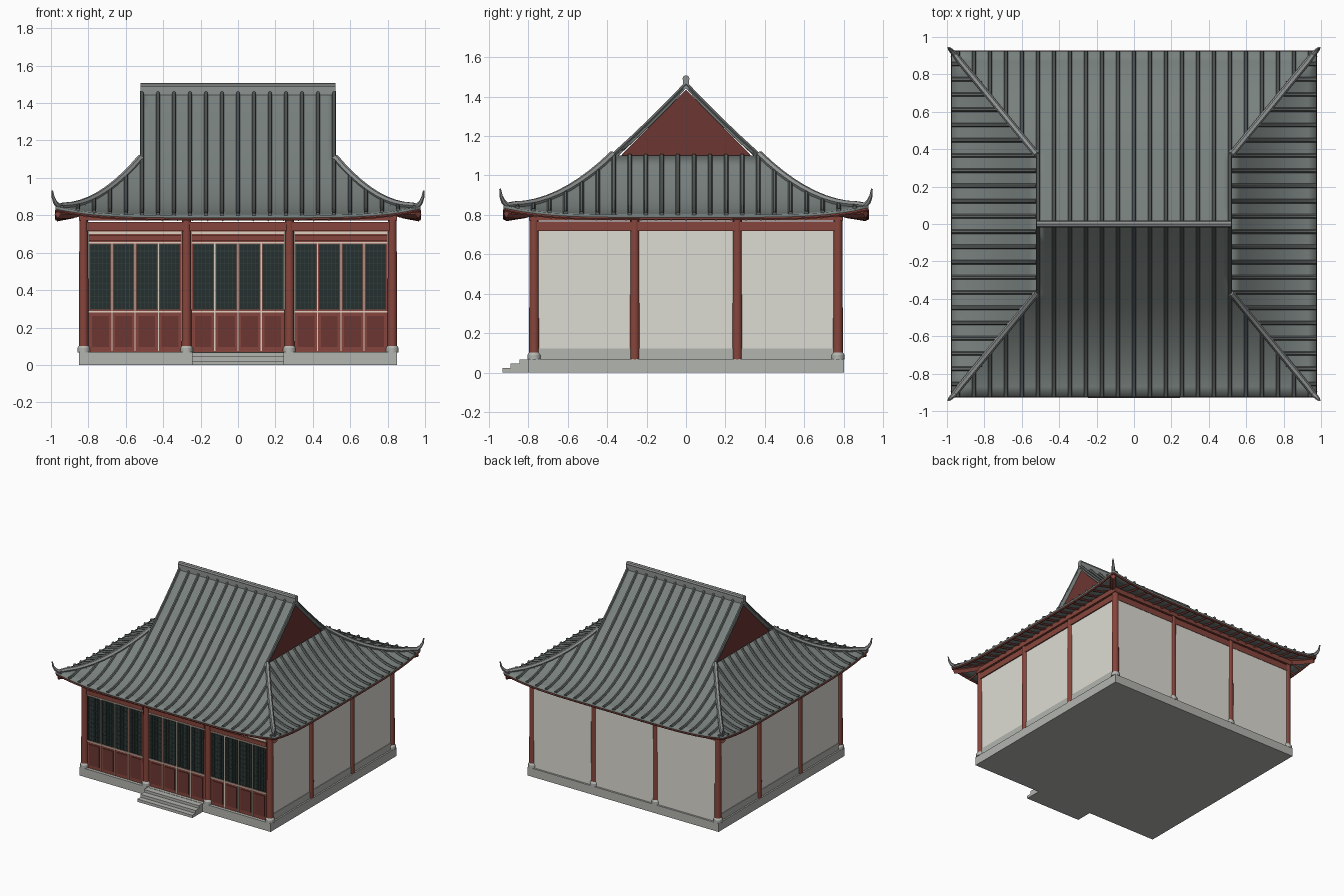
import bpy, bmesh
from mathutils import Vector, Matrix
from math import pi

if "Cube" in bpy.data.objects:
    bpy.data.objects.remove(bpy.data.objects["Cube"])


def mat(name, c):
    m = bpy.data.materials.new(name)
    m.diffuse_color = (*c, 1)
    m.use_nodes = True
    m.node_tree.nodes["Principled BSDF"].inputs["Base Color"].default_value = m.diffuse_color
    return m


RED = mat("red_timber", (.24, .06, .045))
DARKRED = mat("dark_red_panel", (.15, .038, .032))
TILE = mat("roof_tile", (.19, .22, .21))
RIB = mat("roof_rib", (.12, .135, .13))
RIDGE = mat("ridge_tile", (.27, .29, .28))
STONE = mat("stone", (.45, .46, .43))
WALL = mat("plaster", (.72, .71, .65))
TRIM = mat("light_trim", (.72, .62, .52))
LATT = mat("lattice_dark", (.018, .03, .028))
BAR = mat("lattice_bar", (.035, .055, .05))


def finish(name, bm, m):
    me = bpy.data.meshes.new(name)
    bm.to_mesh(me)
    bm.free()
    ob = bpy.data.objects.new(name, me)
    bpy.context.collection.objects.link(ob)
    me.materials.append(m)
    return ob


def smooth(ob, angle=.7):
    bpy.ops.object.select_all(action='DESELECT')
    ob.select_set(True)
    bpy.context.view_layer.objects.active = ob
    bpy.ops.object.shade_smooth_by_angle(angle=angle)


def boxes(name, m, spans):
    """One object from (x0, x1, y0, y1, z0, z1) spans."""
    bm = bmesh.new()
    for x0, x1, y0, y1, z0, z1 in spans:
        M = Matrix.Translation(((x0+x1)/2, (y0+y1)/2, (z0+z1)/2)) @ Matrix.Diagonal((x1-x0, y1-y0, z1-z0, 1))
        bmesh.ops.create_cube(bm, size=1, matrix=M)
    return finish(name, bm, m)


def tubes(name, m, paths, r, res=1, radii=None):
    cu = bpy.data.curves.new(name, 'CURVE')
    cu.dimensions, cu.bevel_depth, cu.bevel_resolution, cu.use_fill_caps = '3D', r, res, True
    for p in paths:
        s = cu.splines.new('POLY')
        s.points.add(len(p) - 1)
        for i, v in enumerate(p):
            s.points[i].co = (*v, 1)
            s.points[i].radius = radii[i] if radii else 1
    ob = bpy.data.objects.new(name, cu)
    bpy.context.collection.objects.link(ob)
    cu.materials.append(m)
    bpy.ops.object.select_all(action='DESELECT')
    ob.select_set(True)
    bpy.context.view_layer.objects.active = ob
    bpy.ops.object.convert(target='MESH')
    smooth(bpy.context.object)


# stone platform and steps
boxes("platform", STONE, [(-.85, .85, -.8, .8, 0, .068)])
boxes("steps", STONE, [(-.245, .245, y, -.79, 0, z) for y, z in ((-.93, .022), (-.89, .045), (-.845, .066))])

# columns and their stone bases
CX, CY = (-.825, -.275, .275, .825), (-.77, -.26, .26, .77)
spots = [(x, y) for x in CX for y in CY if abs(x) > .5 or abs(y) > .5]


def cylinders(name, m, pts, r1, r2, z0, z1):
    bm = bmesh.new()
    for x, y in pts:
        bmesh.ops.create_cone(bm, cap_ends=True, segments=20, radius1=r1, radius2=r2, depth=z1-z0,
                              matrix=Matrix.Translation((x, y, (z0+z1)/2)))
    smooth(finish(name, bm, m))


cylinders("columns", RED, spots, .026, .023, .066, .79)
bases = [p for p in spots if abs(p[1]) > .5]
cylinders("column_bases", STONE, bases, .034, .034, .066, .09)
cylinders("column_base_caps", STONE, bases, .034, .026, .09, .102)

# plaster walls, side dado courses, beams under the eaves
boxes("walls", WALL, [(-.825, .825, .755, .785, .066, .73)] +
      [(s*.82-.014, s*.82+.014, -.77, .77, .066, .73) for s in (-1, 1)])
boxes("side_dados", STONE, [(s*.82-.018, s*.82+.018, -.76, .76, .066, .122) for s in (-1, 1)])
boxes("tie_beams", RED, [(-.825, .825, s*.77-.018, s*.77+.018, .717, .765) for s in (-1, 1)] +
      [(s*.825-.018, s*.825+.018, -.77, .77, .717, .765) for s in (-1, 1)])
boxes("wall_plates", RED, [(-.85, .85, s*.77-.026, s*.77+.026, .772, .81) for s in (-1, 1)] +
      [(s*.825-.026, s*.825+.026, -.79, .79, .772, .81) for s in (-1, 1)])

# door bays: four leaves each with lattice above and panel below
frame, panel, trim, glass, bars = [], [], [], [], []
for c in (-.55, 0, .55):
    a, b = c - .248, c + .248
    frame += [(a, b, -.775, -.75, .066, .72)]
    trim += [(a, b, -.782, -.77, z0, z1) for z0, z1 in ((.7, .714), (.65, .657), (.281, .289))]
    frame += [(a, b, -.785, -.77, .662, .694)]
    trim += [(c + k*.124 - .003, c + k*.124 + .003, -.781, -.77, .075, .65) for k in (-1, 0, 1)]
    for k in range(4):
        l, r = a + k*.124 + .009, a + (k+1)*.124 - .009
        panel += [(l + .008, r - .008, -.78, -.77, .095, .262)]
        glass += [(l, r, -.777, -.77, .297, .644)]
        bars += [(l + (r-l)*i/5 - .0015, l + (r-l)*i/5 + .0015, -.781, -.776, .297, .644) for i in range(6)]
        bars += [(l, r, -.781, -.776, .297 + .0347*i - .0015, .297 + .0347*i + .0015) for i in range(11)]
boxes("door_frames", RED, frame)
boxes("door_panels", DARKRED, panel)
boxes("door_trim", TRIM, trim)
boxes("lattice_backing", LATT, glass)
boxes("lattice_bars", BAR, bars)

# roof surface: slope k (0 front, 1 right, 2 back, 3 left), u along eave, t down slope
DEEP = ((.37, .925, .52, .975), (.52, .975, .37, .925))


def width(k, t):
    _, _, w0, w1 = DEEP[k % 2]
    return w0 + (w1 - w0)*max(t, 0)


def P(k, u, t, dz=0):
    d0, d1, _, _ = DEEP[k % 2]
    if t < 0:
        d, z = d0*(1+t), 1.1 - .36*t + .03*t*(1+t)
    else:
        d, z = d0 + (d1-d0)*t, .8 + .3*(1-t)**1.8 + .048*t**2*abs(u)**5
    return Matrix.Rotation(k*pi/2, 3, 'Z') @ Vector((u*width(k, t), -d, z + dz))


bm = bmesh.new()
N = 24
for k in range(4):
    ts = [j/10 for j in range(0 if k % 2 else -4, 11)]
    ts = [t*2.5 if t < 0 else t for t in ts]
    g = [[bm.verts.new(P(k, 2*i/N - 1, t)) for i in range(N+1)] for t in ts]
    for r0, r1 in zip(g, g[1:]):
        for i in range(N):
            bm.faces.new((r0[i], r1[i], r1[i+1], r0[i+1]))
bmesh.ops.remove_doubles(bm, verts=bm.verts, dist=1e-4)
roof = finish("roof_slopes", bm, TILE)
so = roof.modifiers.new("thickness", 'SOLIDIFY')
so.thickness, so.offset = .018, -1
smooth(roof, .5)

# round tile ribs running down each slope
ribs = []
for k in range(4):
    w0, w1 = DEEP[k % 2][2:]
    n, step, off = (11, .0855, 0) if k % 2 == 0 else (11, .0815, .5)
    for i in range(-n, n+1):
        x = (i + off)*step
        if abs(x) > w1 - .02:
            continue
        t0 = max(0, (abs(x) - w0)/(w1 - w0))
        ts = [t0 + (1.008 - t0)*j/9 for j in range(10)]
        ts = [min(t, 1) for t in ts]
        if k % 2 == 0 and abs(x) < w0:
            ts = [-1, -.75, -.5, -.25] + ts
        ribs.append([P(k, x/width(k, t), t, .003) for t in ts])
tubes("tile_ribs", RIB, ribs, .0115)

# hip ridges with upturned tips, and red corner beams beneath
hips, corners = [], []
for sx in (-1, 1):
    for sy in (-1, 1):
        u, k = (sx, 0) if sy < 0 else (-sx, 2)
        hips.append([P(k, u, j/10, .01) for j in range(10)] +
                    [Vector((sx*x, sy*y, z)) for x, y, z in
                     ((.958, .908, .848), (.977, .927, .868), (.988, .938, .895), (.993, .943, .932))])
        corners.append([P(k, u, t, -.04) for t in (.62, .75, .87, .975)])
tubes("hip_ridges", RIDGE, hips, .017, 1, [1]*10 + [.9, .7, .5, .25])
tubes("corner_beams", RED, corners, .022, 0)

# main ridge with rounded cap
boxes("main_ridge", RIDGE, [(-.522, .522, -.016, .016, 1.44, 1.49)])
tubes("ridge_cap", RIDGE, [[(-.522, 0, 1.49), (.522, 0, 1.49)]], .018, 2)

# gable wall prism between the upper slopes
bm = bmesh.new()
ends = [[bm.verts.new((x, y, z)) for y, z in ((-.36, 1.07), (.36, 1.07), (0, 1.435))] for x in (-.5, .5)]
for e in ends:
    bm.faces.new(e)
for i in range(3):
    j = (i+1) % 3
    bm.faces.new((ends[0][i], ends[0][j], ends[1][j], ends[1][i]))
bmesh.ops.recalc_face_normals(bm, faces=bm.faces)
finish("gable_walls", bm, DARKRED)

# red fascia along the eaves and rafters below the overhang
tubes("eave_fascia", RED, [[P(k, 2*i/N - 1, .99, -.02) for i in range(N+1)] for k in range(4)], .008)
rafters = []
for k in range(4):
    for i in range(-10, 11):
        x = i*(.081 if k % 2 == 0 else .076)
        rafters.append([P(k, x/width(k, t), t, -.024) for t in (.64, .8, .985)])
tubes("rafters", RED, rafters, .009, 0)
